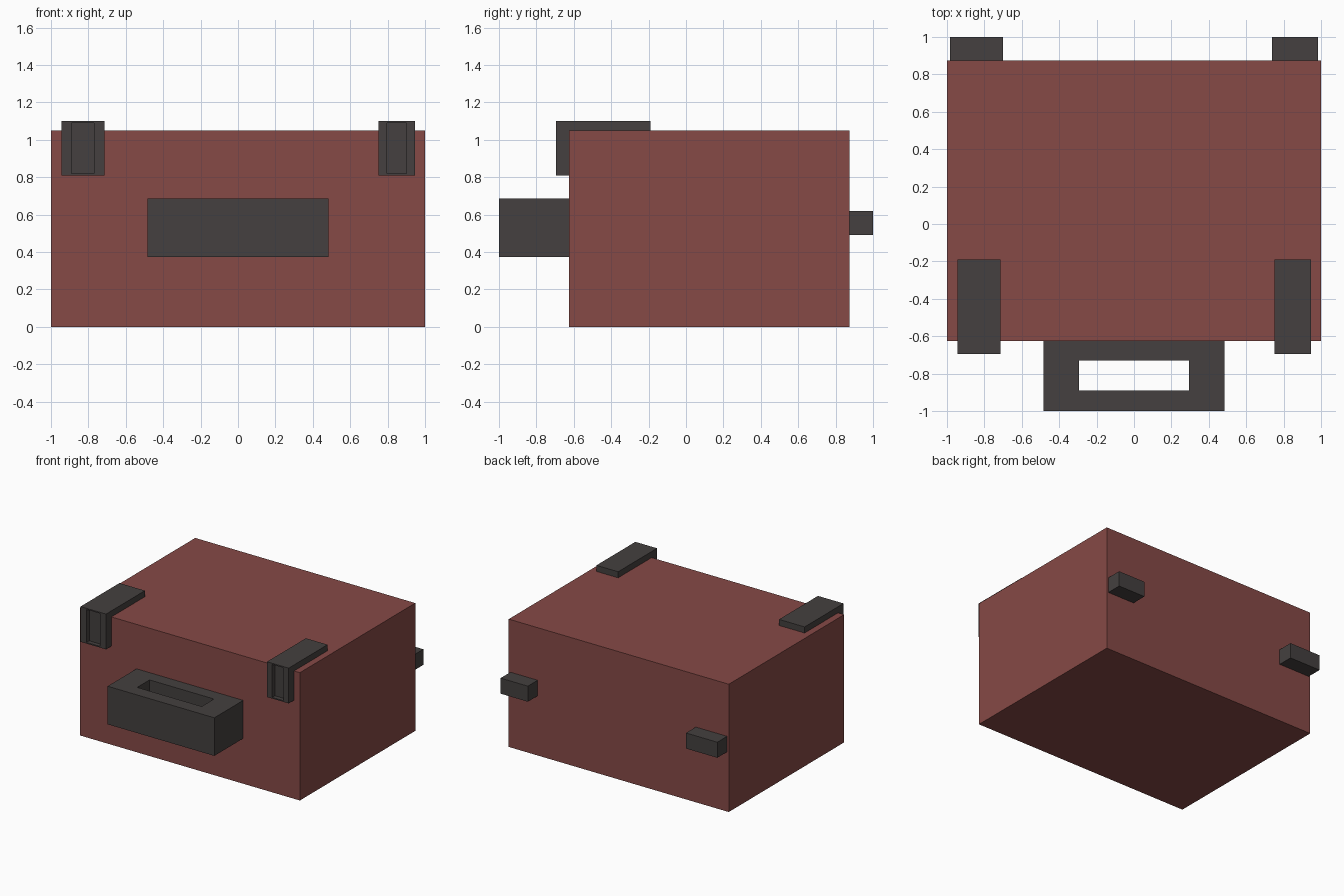
import bpy, bmesh
from mathutils import Vector

if "Cube" in bpy.data.objects:
    bpy.data.objects.remove(bpy.data.objects["Cube"], do_unlink=True)


def material(name, rgb):
    mat = bpy.data.materials.new(name)
    mat.use_nodes = True
    mat.diffuse_color = (*rgb, 1)
    mat.node_tree.nodes["Principled BSDF"].inputs["Base Color"].default_value = (*rgb, 1)
    return mat


RED = material("brick red", (0.238, 0.067, 0.061))
DARK = material("dark grey", (0.058, 0.051, 0.050))


def finish(bm, name, mat):
    bmesh.ops.recalc_face_normals(bm, faces=bm.faces)
    mesh = bpy.data.meshes.new(name)
    bm.to_mesh(mesh)
    bm.free()
    mesh.materials.append(mat)
    obj = bpy.data.objects.new(name, mesh)
    bpy.context.collection.objects.link(obj)
    return obj


def prism(profile, x0, x1):
    """Extrude a (y, z) profile along x."""
    bm = bmesh.new()
    face = bm.faces.new([bm.verts.new((x0, y, z)) for y, z in profile])
    new = bmesh.ops.extrude_face_region(bm, geom=[face])["geom"]
    moved = [v for v in new if isinstance(v, bmesh.types.BMVert)]
    bmesh.ops.translate(bm, verts=moved, vec=(x1 - x0, 0, 0))
    bmesh.ops.recalc_face_normals(bm, faces=bm.faces)
    return bm


def box(x, y, z):
    return prism([(y[0], z[0]), (y[1], z[0]), (y[1], z[1]), (y[0], z[1])], *x)


def inset_to(bm, face, lo, hi, axes):
    """Inset a rectangular face to the given limits on two axes."""
    centre = face.calc_center_median()
    inner = bmesh.ops.extrude_discrete_faces(bm, faces=[face])["faces"][0]
    for v in inner.verts:
        for a, l, h in zip(axes, lo, hi):
            v.co[a] = l if v.co[a] < centre[a] else h
    return inner


def facing(bm, direction):
    """The outermost face pointing in a direction."""
    d = Vector(direction)
    bm.normal_update()
    faces = [f for f in bm.faces if f.normal.dot(d) > 0.9]
    return max(faces, key=lambda f: f.calc_center_median().dot(d))


# Case body
FRONT, BACK, TOP = -0.625, 0.873, 1.05
finish(box((-1, 1), (FRONT, BACK), (0, TOP)), "case_body", RED)

# Handle with a slot through it from top to bottom
bm = box((-0.485, 0.485), (-1, FRONT), (0.372, 0.685))
rims = [inset_to(bm, facing(bm, (0, 0, s)), (-0.293, -0.89), (0.293, -0.73), (0, 1))
        for s in (1, -1)]
edges = [e for f in rims for e in f.edges]
bmesh.ops.delete(bm, geom=rims, context="FACES_ONLY")
bmesh.ops.bridge_loops(bm, edges=edges)
finish(bm, "handle", DARK)

# L-shaped clasps over the front top edge, each with a recessed front panel
clasp_profile = [(-0.695, 0.81), (FRONT, 0.81), (FRONT, TOP),
                 (-0.19, TOP), (-0.19, 1.10), (-0.695, 1.10)]
for name, x, panel in (("right_clasp", (-0.945, -0.713), (-0.89, -0.77)),
                       ("left_clasp", (0.75, 0.947), (0.797, 0.9))):
    bm = prism(clasp_profile, *x)
    inner = inset_to(bm, facing(bm, (0, -1, 0)),
                     (panel[0], 0.82), (panel[1], 1.09), (0, 2))
    floor = bmesh.ops.extrude_discrete_faces(bm, faces=[inner])["faces"][0]
    bmesh.ops.translate(bm, verts=floor.verts, vec=(0, 0.035, 0))
    finish(bm, name, DARK)

# Hinge blocks on the back
for name, x in (("right_hinge", (-0.985, -0.70)), ("left_hinge", (0.737, 0.985))):
    finish(box(x, (BACK, 1), (0.49, 0.618)), name, DARK)
